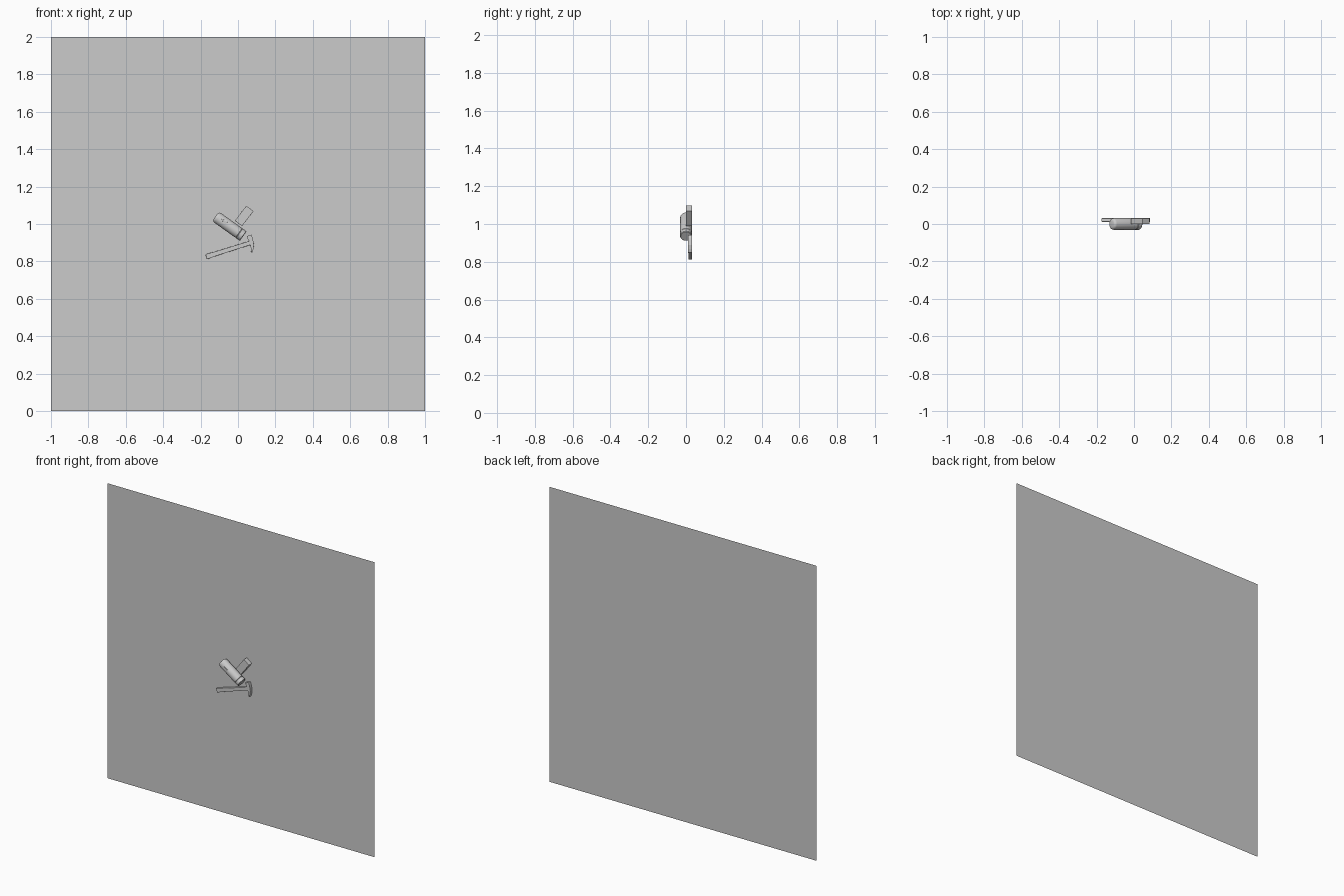
import bpy, bmesh, math
from mathutils import Matrix, Vector

if "Cube" in bpy.data.objects:
    bpy.data.objects.remove(bpy.data.objects["Cube"])

WALL_Y = 0.032


def finish(bm, name, loc=(0, 0, 0), pitch=0.0, smooth=False, bevel=0.0):
    bmesh.ops.recalc_face_normals(bm, faces=bm.faces)
    me = bpy.data.meshes.new(name)
    bm.to_mesh(me)
    bm.free()
    ob = bpy.data.objects.new(name, me)
    ob.location = loc
    ob.rotation_euler = (0, math.radians(pitch), 0)
    bpy.context.collection.objects.link(ob)
    if bevel:
        m = ob.modifiers.new("bevel", 'BEVEL')
        m.width = bevel
        m.segments = 2
    if smooth:
        bpy.ops.object.select_all(action='DESELECT')
        ob.select_set(True)
        bpy.context.view_layer.objects.active = ob
        bpy.ops.object.shade_smooth_by_angle(angle=math.radians(35))
    return ob


def box(name, size, loc, pitch=0.0, bevel=0.0):
    bm = bmesh.new()
    bmesh.ops.create_cube(bm, size=1)
    bmesh.ops.scale(bm, vec=size, verts=bm.verts)
    return finish(bm, name, loc, pitch, bevel=bevel)


def extrude_profile(name, pts, y0, y1, loc, pitch=0.0, bevel=0.0):
    bm = bmesh.new()
    f = bm.faces.new([bm.verts.new((x, y0, z)) for x, z in pts])
    r = bmesh.ops.extrude_face_region(bm, geom=[f])
    verts = [g for g in r["geom"] if isinstance(g, bmesh.types.BMVert)]
    bmesh.ops.translate(bm, vec=(0, y1 - y0, 0), verts=verts)
    return finish(bm, name, loc, pitch, bevel=bevel)


def lathe_x(name, profile, loc, pitch, n=32):
    bm = bmesh.new()
    rings = []
    for x, r in profile:
        rings.append([bm.verts.new((x, r * math.cos(2 * math.pi * i / n),
                                    r * math.sin(2 * math.pi * i / n))) for i in range(n)])
    for a, b in zip(rings, rings[1:]):
        for i in range(n):
            j = (i + 1) % n
            bm.faces.new((a[i], a[j], b[j], b[i]))
    bm.faces.new(rings[0])
    bm.faces.new(rings[-1])
    return finish(bm, name, loc, pitch, smooth=True)


# Backing wall: a single vertical face
bm = bmesh.new()
bm.faces.new([bm.verts.new((x, WALL_Y, z)) for x, z in ((-1, 0), (1, 0), (1, 2), (-1, 2))])
finish(bm, "wall_panel")

# Torch: rounded barrel, cap and sliding switch
TORCH = Vector((-0.046, 0, 0.988))
PITCH = 35.5
lathe_x("torch_barrel", [(-0.091, 0.018), (-0.089, 0.024), (-0.084, 0.029), (-0.077, 0.031),
                         (0.062, 0.031), (0.064, 0.029)], TORCH, PITCH)
lathe_x("torch_cap", [(0.064, 0.029), (0.066, 0.031), (0.088, 0.031), (0.091, 0.028)],
        TORCH, PITCH)
rot = Matrix.Rotation(math.radians(PITCH), 3, 'Y')
box("torch_switch", (0.034, 0.006, 0.01), TORCH + rot @ Vector((-0.038, -0.030, 0.006)),
    PITCH, 0.001)

# Small rectangular box
box("small_box", (0.101, 0.032, 0.048), (0.033, 0.015, 1.043), -52.5, 0.001)

# Hammer: tapered handle with a curved wedge head
GRIP, TILT = (-0.17, 0, 0.825), -17.5
extrude_profile("hammer_handle",
                [(0, -0.012), (0.003, -0.014), (0.06, -0.012), (0.25, -0.011),
                 (0.25, 0.011), (0.06, 0.012), (0.003, 0.014), (0, 0.012)],
                0.012, 0.031, GRIP, TILT, 0.003)
extrude_profile("hammer_head",
                [(0.240, 0.040), (0.266, 0.040), (0.267, 0.022), (0.266, 0.010),
                 (0.263, -0.015), (0.254, -0.035), (0.243, -0.053), (0.237, -0.050),
                 (0.241, -0.032), (0.243, -0.012), (0.243, 0.012), (0.240, 0.022)],
                0.010, 0.031, GRIP, TILT, 0.001)
